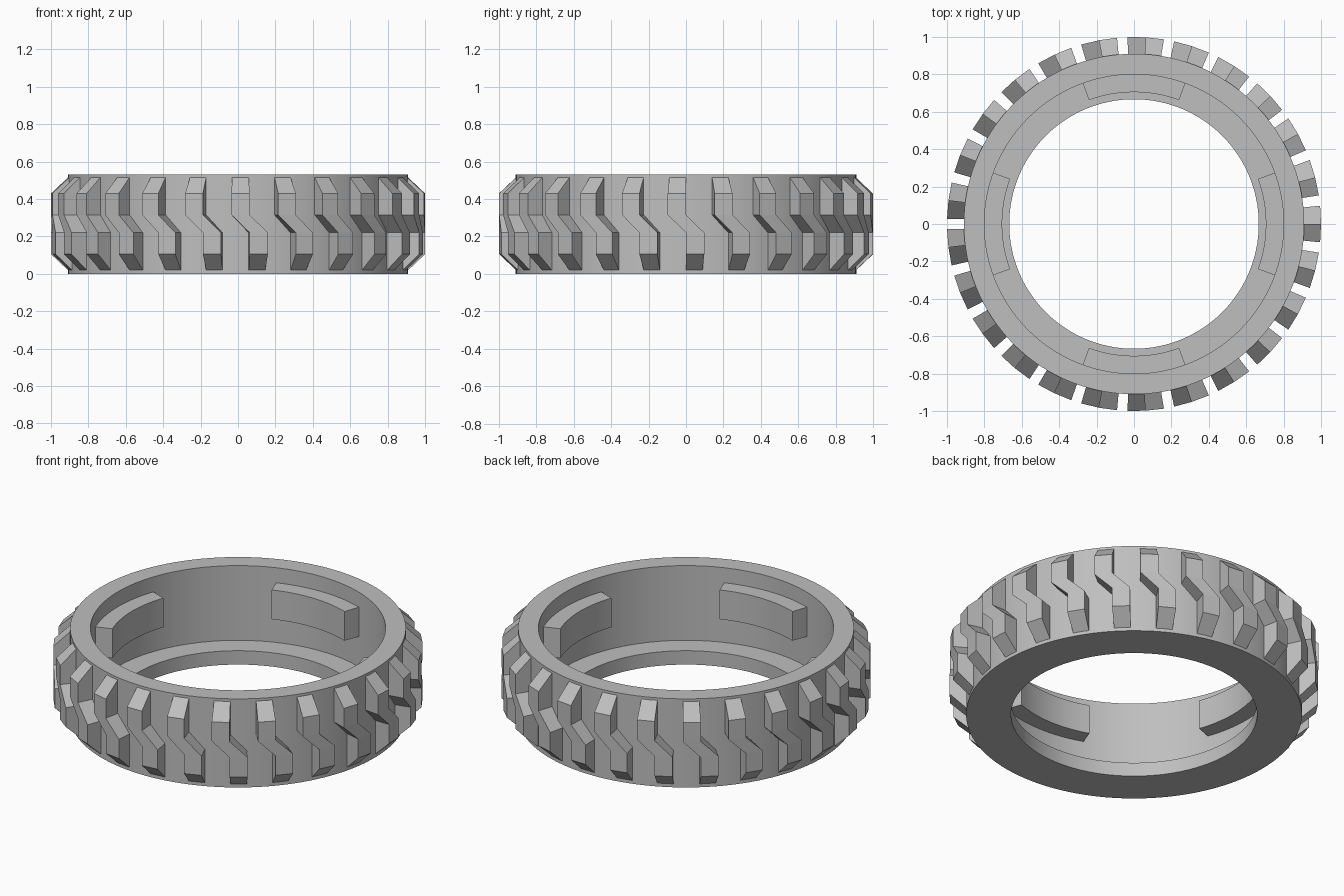
import bpy, bmesh
from math import sin, cos, radians, pi

cube = bpy.data.objects.get("Cube")
if cube:
    bpy.data.objects.remove(cube, do_unlink=True)

grey = bpy.data.materials.new("light_grey_rubber")
grey.use_nodes = True
colour = (0.52, 0.52, 0.52, 1)
grey.diffuse_color = colour
grey.node_tree.nodes["Principled BSDF"].inputs["Base Color"].default_value = colour


def polar(r, a, z):
    return (r * cos(a), r * sin(a), z)


def finish(name, bm, smooth=False):
    bmesh.ops.recalc_face_normals(bm, faces=bm.faces)
    mesh = bpy.data.meshes.new(name)
    bm.to_mesh(mesh)
    bm.free()
    mesh.materials.append(grey)
    ob = bpy.data.objects.new(name, mesh)
    bpy.context.collection.objects.link(ob)
    if smooth:
        bpy.ops.object.select_all(action='DESELECT')
        bpy.context.view_layer.objects.active = ob
        ob.select_set(True)
        bpy.ops.object.shade_smooth_by_angle(angle=radians(30))
    return ob


def loft(bm, rings, closed=False):
    """Bridge equal rings of points; cap the ends unless closed."""
    loops = [[bm.verts.new(p) for p in ring] for ring in rings]
    n = len(loops[0])
    pairs = list(zip(loops, loops[1:]))
    if closed:
        pairs.append((loops[-1], loops[0]))
    else:
        bm.faces.new(loops[0])
        bm.faces.new(loops[-1])
    for a, b in pairs:
        for i in range(n):
            j = (i + 1) % n
            bm.faces.new((a[i], a[j], b[j], b[i]))


HEIGHT = 0.53
OUTER, INNER, HOLE = 0.91, 0.80, 0.667
LIP = 0.083

# Tyre body: turned profile with an inward lip at the bottom
profile = [(HOLE, 0), (OUTER, 0), (OUTER, HEIGHT), (INNER, HEIGHT),
           (INNER, LIP), (HOLE, LIP)]
SEGMENTS = 120
bm = bmesh.new()
loft(bm, [[polar(r, 2 * pi * i / SEGMENTS, z) for r, z in profile]
          for i in range(SEGMENTS)], closed=True)
finish("tyre_body", bm, smooth=True)

# Tread blocks: stepped bars with chamfered ends, upper half offset sideways
TREADS = 25
WIDTH = radians(5.6)
rows = [(0.02, OUTER, 0), (0.105, 1, 0), (0.22, 1, 0),
        (0.315, 1, -WIDTH), (0.43, 1, -WIDTH), (0.515, OUTER, -WIDTH)]
bm = bmesh.new()
for k in range(TREADS):
    base = 2 * pi * k / TREADS
    rings = []
    for z, r, shift in rows:
        a, b = base + shift, base + shift + WIDTH
        rings.append([polar(0.9, a, z), polar(r, a, z),
                      polar(r, b, z), polar(0.9, b, z)])
    loft(bm, rings)
finish("tread_blocks", bm)

# Four curved lugs on the inner wall
LUG_BOTTOM, LUG_TOP, LUG_INNER = 0.265, 0.44, 0.705
HALF, STEPS = radians(20), 14
bm = bmesh.new()
for k in range(4):
    rings = []
    for i in range(STEPS + 1):
        a = k * pi / 2 - HALF + 2 * HALF * i / STEPS
        rings.append([polar(LUG_INNER, a, LUG_BOTTOM), polar(INNER + 0.02, a, LUG_BOTTOM),
                      polar(INNER + 0.02, a, LUG_TOP), polar(LUG_INNER, a, LUG_TOP)])
    loft(bm, rings)
finish("inner_lugs", bm, smooth=True)
